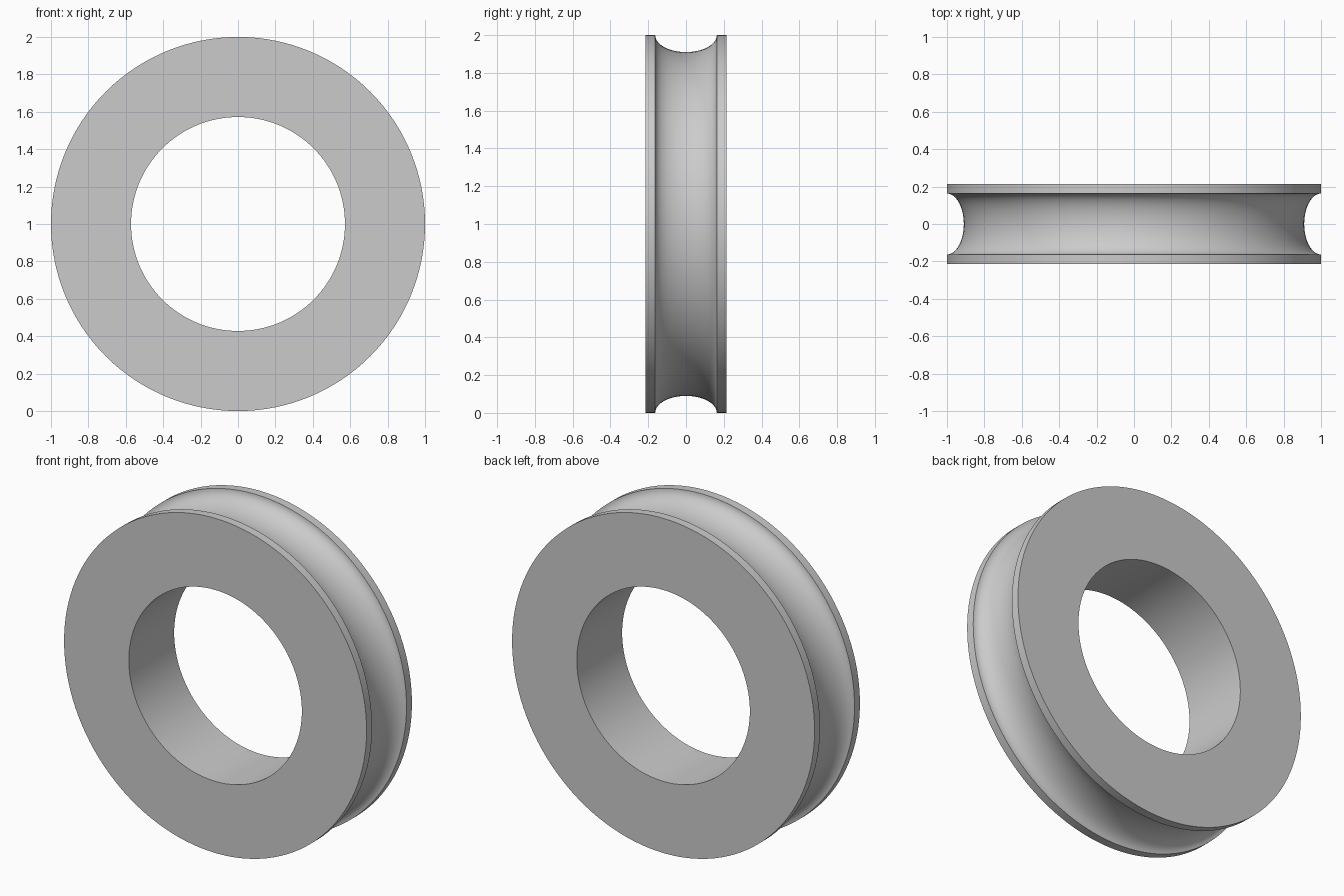
import bpy
import bmesh
import math
from mathutils import Matrix

cube = bpy.data.objects.get("Cube")
if cube:
    bpy.data.objects.remove(cube, do_unlink=True)

OUTER, BORE, HALF_WIDTH = 1.0, 0.572, 0.214
GROOVE_HALF, GROOVE_DEPTH = 0.163, 0.09
SEGMENTS, GROOVE_STEPS = 128, 24

# Plain grey metal
grey = bpy.data.materials.new("grey")
grey.use_nodes = True
colour = (0.6, 0.6, 0.6, 1)
grey.diffuse_color = colour
grey.node_tree.nodes["Principled BSDF"].inputs["Base Color"].default_value = colour

# Cross-section as (radius, y): bore, flat sides, rims and elliptical groove
profile = [(BORE, -HALF_WIDTH), (OUTER, -HALF_WIDTH)]
for i in range(GROOVE_STEPS + 1):
    a = math.pi * i / GROOVE_STEPS
    profile.append((OUTER - GROOVE_DEPTH * math.sin(a), -GROOVE_HALF * math.cos(a)))
profile += [(OUTER, HALF_WIDTH), (BORE, HALF_WIDTH)]

# Revolve the section around the y axis
bm = bmesh.new()
verts = [bm.verts.new((r, y, 0)) for r, y in profile]
edges = [bm.edges.new((v, verts[(i + 1) % len(verts)])) for i, v in enumerate(verts)]
bmesh.ops.spin(bm, geom=verts + edges, cent=(0, 0, 0), axis=(0, 1, 0),
               angle=2 * math.pi, steps=SEGMENTS, use_merge=True)
bmesh.ops.remove_doubles(bm, verts=bm.verts, dist=0.0001)
bmesh.ops.recalc_face_normals(bm, faces=bm.faces)
bmesh.ops.transform(bm, matrix=Matrix.Translation((0, 0, 1)), verts=bm.verts)

mesh = bpy.data.meshes.new("grooved_ring")
bm.to_mesh(mesh)
bm.free()
mesh.materials.append(grey)
ring = bpy.data.objects.new("grooved_ring", mesh)
bpy.context.collection.objects.link(ring)

# Smooth curves, crisp rim edges
bpy.ops.object.select_all(action="DESELECT")
ring.select_set(True)
bpy.context.view_layer.objects.active = ring
bpy.ops.object.shade_smooth_by_angle(angle=math.radians(30))
